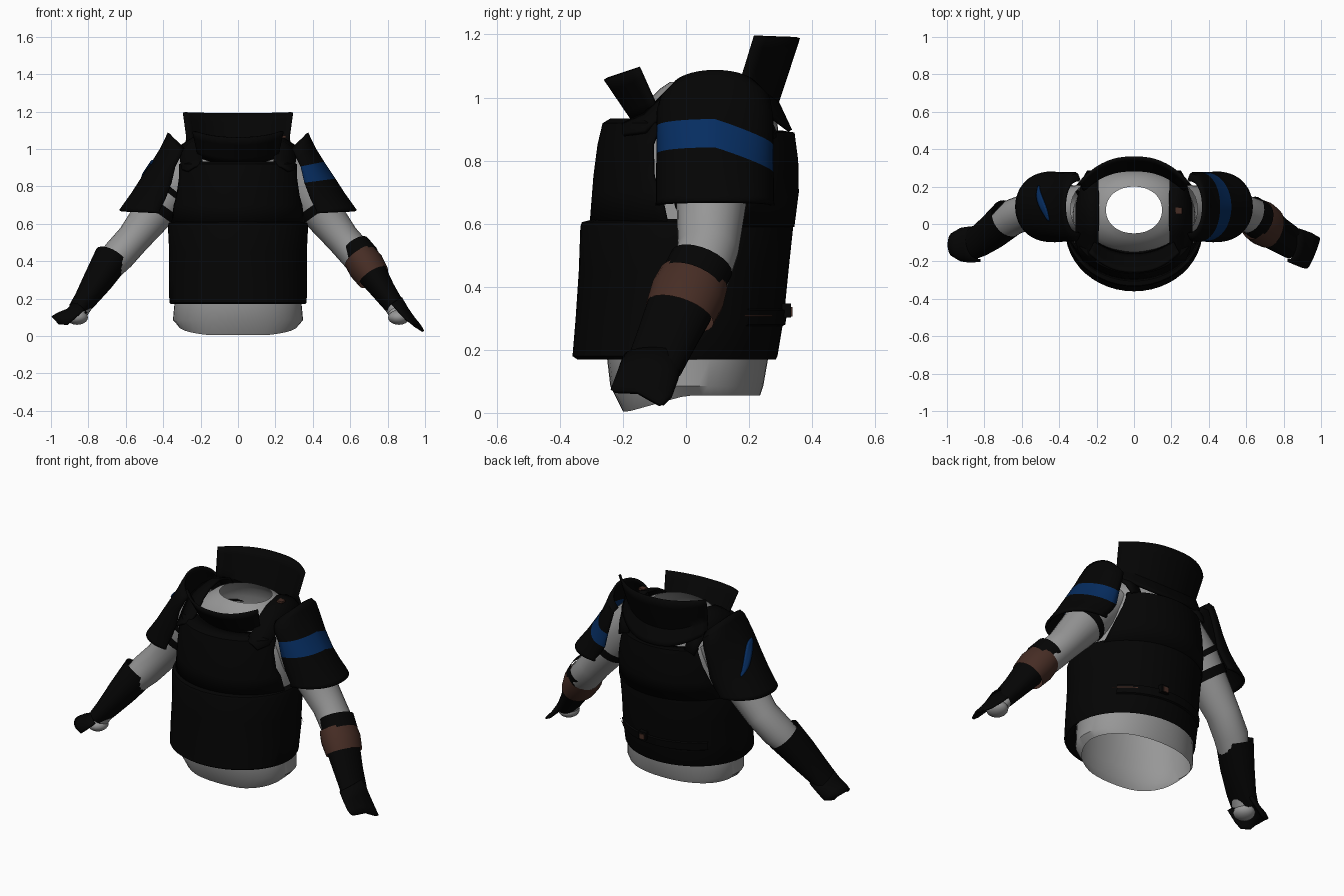
import bpy, bmesh, math
from mathutils import Vector


def material(name, rgb):
    m = bpy.data.materials.new(name)
    m.diffuse_color = (*rgb, 1)
    return m


BLACK = material("black armour", (0.0013, 0.0013, 0.0013))
GREY = material("grey cloth", (0.31, 0.31, 0.31))
BLUE = material("blue stripe", (0.0018, 0.026, 0.118))
BROWN = material("brown leather", (0.062, 0.026, 0.018))


def loft(name, rows, mats, closed=False, thick=0.0, paint=None):
    """Skin a list of equal-length point rows; paint(row, column) gives a material index."""
    bm = bmesh.new()
    grid = [[bm.verts.new(p) for p in row] for row in rows]
    n = len(rows[0])
    for i in range(len(rows) - 1):
        for j in range(n if closed else n - 1):
            k = (j + 1) % n
            f = bm.faces.new((grid[i][j], grid[i][k], grid[i + 1][k], grid[i + 1][j]))
            if paint:
                f.material_index = paint(i, j)
    bmesh.ops.recalc_face_normals(bm, faces=bm.faces)
    me = bpy.data.meshes.new(name)
    bm.to_mesh(me)
    bm.free()
    for m in mats:
        me.materials.append(m)
    ob = bpy.data.objects.new(name, me)
    bpy.context.collection.objects.link(ob)
    if thick:
        mod = ob.modifiers.new("thickness", 'SOLIDIFY')
        mod.thickness = thick
        mod.offset = 0
    finish(ob)
    return ob


def finish(ob):
    bpy.ops.object.select_all(action='DESELECT')
    ob.select_set(True)
    bpy.context.view_layer.objects.active = ob
    bpy.ops.object.shade_smooth_by_angle(angle=math.radians(40))


def body_row(z, front, back, rx, a0=0, a1=360, n=48, power=2.0, tilt=None):
    """Rounded torso cross-section, or part of it between two angles."""
    cy, ry = (front + back) / 2, (back - front) / 2
    full = a1 - a0 == 360
    row = []
    for i in range(n):
        a = math.radians(a0 + (a1 - a0) * i / (n if full else n - 1))
        c, s = math.cos(a), math.sin(a)
        y = cy + ry * math.copysign(abs(s) ** (2 / power), s)
        row.append((rx * math.copysign(abs(c) ** (2 / power), c), y, z + (tilt(y) if tilt else 0)))
    return row


def tube(name, path, mat, side=1, n=24):
    """Tube through points (x, y, z, in-plane radius, depth radius)."""
    pts = [Vector(p[:3]) for p in path]
    rows = []
    for i, p in enumerate(pts):
        t = (pts[min(i + 1, len(pts) - 1)] - pts[max(i - 1, 0)]).normalized()
        v = (Vector((0, 1, 0)) - t * t.y).normalized()
        u = t.cross(v)
        ring = []
        for j in range(n):
            a = 2 * math.pi * j / n
            q = p + u * path[i][3] * math.cos(a) + v * path[i][4] * math.sin(a)
            ring.append((q.x * side, q.y, q.z))
        rows.append(ring)
    return loft(name, rows, [mat], closed=True)


def shell_point(station, s, side=1, shear=0.0):
    """Point on a half shell; s runs from -1 (front edge) to 1 (rear edge)."""
    px, pz, qx, qz, cy, h, drop = station
    c = max(0.0, 1 - s * s) ** 0.4
    return (side * (qx + (px - qx) * c + shear * s), cy + h * s,
            qz + (pz - qz) * c - drop * max(0, s))


def shell(name, stations, mats, side=1, paint=None, shear=0.0, n=25):
    """Half shell; station = apex x, apex z, edge x, edge z, centre y, half width, rear drop."""
    rows = []
    for i, st in enumerate(stations):
        k = shear * i / (len(stations) - 1)
        rows.append([shell_point(st, math.sin(math.pi * (j / (n - 1) - 0.5)), side, k) for j in range(n)])
    return loft(name, rows, mats, thick=0.014, paint=paint)


def box(name, loc, size, mat):
    bpy.ops.mesh.primitive_cube_add(size=1, location=loc)
    ob = bpy.context.object
    ob.name = name
    ob.scale = size
    ob.data.materials.append(mat)


# Grey shirt, open at the hem and the neck
hem = lambda y: -0.05 * max(0, min(1, (0.0 - y) / 0.18))
shirt = [body_row(0.055, -0.20, 0.235, 0.32, power=2.2, tilt=hem)]
shirt += [body_row(*r, power=2.1) for r in (
    (0.085, -0.24, 0.245, 0.348), (0.17, -0.25, 0.26, 0.34), (0.4, -0.25, 0.26, 0.33),
    (0.65, -0.23, 0.29, 0.33), (0.8, -0.20, 0.30, 0.325), (0.92, -0.15, 0.29, 0.30),
    (0.98, -0.13, 0.27, 0.26), (1.03, -0.08, 0.235, 0.195), (1.05, -0.05, 0.20, 0.15))]
loft("shirt", shirt, [GREY], closed=True)

# Vest: closed lower body, then front and back panels with arm openings
loft("vest_body", [body_row(*r) for r in (
    (0.185, -0.262, 0.268, 0.35), (0.17, -0.345, 0.285, 0.36), (0.18, -0.36, 0.29, 0.367),
    (0.3, -0.35, 0.31, 0.37), (0.45, -0.34, 0.325, 0.368), (0.59, -0.335, 0.34, 0.375),
    (0.605, -0.33, 0.338, 0.37), (0.615, -0.29, 0.325, 0.345))], [BLACK], closed=True)
loft("vest_front", [body_row(*r, n=28) for r in (
    (0.6, -0.30, 0.34, 0.362, 194, 346), (0.7, -0.292, 0.34, 0.358, 199, 341),
    (0.75, -0.288, 0.34, 0.355, 204, 336),
    (0.85, -0.275, 0.33, 0.345, 206, 334), (0.915, -0.26, 0.32, 0.335, 202, 338),
    (0.927, -0.24, 0.30, 0.305, 202, 338), (0.922, -0.15, 0.25, 0.25, 208, 332))],
    [BLACK], thick=0.012)
loft("vest_back", [body_row(*r, n=28) for r in (
    (0.59, -0.30, 0.338, 0.365, 24, 156), (0.7, -0.29, 0.352, 0.36, 32, 148),
    (0.8, -0.28, 0.35, 0.35, 39, 141), (0.885, -0.26, 0.34, 0.34, 43, 137),
    (0.89, -0.26, 0.30, 0.32, 43, 137))], [BLACK], thick=0.012)

# Rear belt with a small buckle and a thin side strap
loft("belt", [body_row(*r, 40, 140, 32) for r in (
    (0.275, -0.345, 0.305, 0.370), (0.28, -0.35, 0.315, 0.374),
    (0.325, -0.35, 0.322, 0.374), (0.33, -0.345, 0.31, 0.370))], [BLACK])
loft("side_strap", [body_row(z, -0.352, 0.325, 0.380, 36, 58, 10) for z in (0.305, 0.310)], [BROWN])
box("belt_pouch", (0.06, 0.318, 0.325), (0.05, 0.03, 0.045), BLACK)
box("belt_buckle", (0.06, 0.334, 0.32), (0.03, 0.008, 0.03), BROWN)


# Flared collars: curved bands; an edge = end x, centre y, end y, centre z, end z
def collar(name, edges, steps=4, n=21):
    rows = []
    for low, high in zip(edges, edges[1:]):
        for k in range(1 if rows else 0, steps + 1):
            xe, yc, ye, zc, ze = [a + (b - a) * k / steps for a, b in zip(low, high)]
            row = []
            for j in range(n):
                s = -1 + 2 * j / (n - 1)
                w = abs(s) ** 2.4
                row.append((xe * s, yc + (ye - yc) * w, zc + (ze - zc) * w))
            rows.append(row)
    loft(name, rows, [BLACK], thick=0.014)


collar("front_collar", [(0.21, -0.16, -0.09, 0.92, 0.96), (0.24, -0.255, -0.15, 1.06, 1.095)])
collar("back_collar", [(0.285, 0.33, 0.20, 0.895, 0.99), (0.272, 0.288, 0.18, 0.985, 1.065),
                       (0.29, 0.355, 0.22, 1.19, 1.195)])

# Shoulder pad stations; the stripe lies between the fourth and fifth
PAD = [(0.37, 1.085, 0.29, 1.0, 0.092, 0.14, 0), (0.385, 1.05, 0.30, 0.98, 0.092, 0.17, 0),
       (0.41, 1.0, 0.31, 0.955, 0.092, 0.178, 0.02), (0.455, 0.928, 0.335, 0.907, 0.092, 0.179, 0.06),
       (0.515, 0.838, 0.355, 0.82, 0.092, 0.179, 0.06), (0.565, 0.76, 0.385, 0.74, 0.092, 0.18, 0.03),
       (0.615, 0.69, 0.42, 0.67, 0.092, 0.18, 0), (0.63, 0.67, 0.42, 0.657, 0.092, 0.183, 0)]

ARM = [(0.25, 0.08, 0.90, 0.12, 0.13), (0.36, 0.08, 0.78, 0.13, 0.125), (0.45, 0.08, 0.66, 0.108, 0.11),
       (0.56, 0.07, 0.52, 0.09, 0.097), (0.64, 0.04, 0.43, 0.09, 0.097), (0.72, -0.02, 0.33, 0.07, 0.08),
       (0.80, -0.08, 0.20, 0.045, 0.06), (0.84, -0.11, 0.13, 0.04, 0.055)]

for side, label in ((1, "right"), (-1, "left")):
    stripe = (lambda i, j: int(i == 3)) if side == 1 else None
    shell(label + "_shoulder_pad", PAD, [BLACK, BLUE], side, stripe)
    tube(label + "_sleeve", ARM, GREY, side)
    # Band that holds the pad on the upper arm
    tube(label + "_arm_strap", [(0.415, 0.08, 0.71, 0.122, 0.122), (0.445, 0.08, 0.668, 0.118, 0.118)],
         BLACK, side)
    # Strap joining the front and back panels over the shoulder
    strap = [(-0.20, 0.905, 0.27), (-0.13, 0.935, 0.30), (-0.06, 1.005, 0.31), (0.0, 1.04, 0.31),
             (0.1, 1.06, 0.31), (0.19, 1.03, 0.285), (0.25, 0.95, 0.265), (0.28, 0.88, 0.25)]
    loft(label + "_shoulder_strap",
         [[(side * x, y, z + dz) for x, dz in ((0.19, 0.012), (0.235, 0), (xo, -0.05 * (xo - 0.235) / 0.075))]
          for y, z, xo in strap], [BLACK], thick=0.014)
    # Hand
    bpy.ops.mesh.primitive_uv_sphere_add(segments=16, ring_count=10, radius=1,
                                         location=(side * 0.86, -0.11, 0.1))
    hand = bpy.context.object
    hand.name = label + "_hand"
    hand.scale = (0.058, 0.062, 0.04)
    hand.data.materials.append(GREY)
    finish(hand)


# Crescent painted on the left pad, as a thin plate following its surface
def pad_at(t, s):
    i = int(t)
    st = [a + (b - a) * (t - i) for a, b in zip(PAD[i], PAD[i + 1])]
    x, y, z = shell_point(st, s, -1)
    return (x - 0.010, y, z + 0.006)


crescent = []
for k in range(13):
    u = k / 12
    mid, half = 3.0 + 1.25 * u ** 1.3, 0.08 + 0.22 * math.sin(math.pi * u)
    crescent.append([pad_at(mid + half * w, -0.42 + 1.04 * u) for w in (-1, -0.33, 0.33, 1)])
loft("left_crescent", crescent, [BLUE], thick=0.006)

# Extra strap high on the left arm
tube("left_upper_strap", [(0.365, 0.08, 0.80, 0.128, 0.138), (0.385, 0.08, 0.775, 0.128, 0.135)], BLACK, -1)
box("shoulder_clip", (0.24, 0.07, 1.066), (0.035, 0.035, 0.012), BROWN)

# Right forearm: black cuff, brown band, bracer and flared hand plate
tube("right_cuff", [(0.625, 0.05, 0.475, 0.085, 0.104), (0.67, 0.02, 0.415, 0.09, 0.105)], BLACK)
tube("right_leather_band", [(0.65, 0.025, 0.425, 0.092, 0.112), (0.685, 0.005, 0.375, 0.1, 0.12),
                            (0.725, -0.02, 0.315, 0.09, 0.113)], BROWN)
tube("right_bracer", [(0.72, -0.02, 0.33, 0.08, 0.106), (0.78, -0.06, 0.24, 0.064, 0.097),
                      (0.845, -0.10, 0.15, 0.052, 0.09)], BLACK)
shell("right_hand_plate", [(0.87, 0.205, 0.82, 0.17, -0.105, 0.09, 0),
                           (0.905, 0.145, 0.87, 0.125, -0.122, 0.09, 0.02),
                           (0.94, 0.095, 0.92, 0.085, -0.14, 0.088, 0.035),
                           (0.965, 0.065, 0.955, 0.07, -0.155, 0.078, 0.045)], [BLACK], shear=0.032)

# Left forearm: long bracer and rounded hand plate
tube("left_bracer", [(0.675, 0.03, 0.415, 0.097, 0.107), (0.75, -0.035, 0.295, 0.08, 0.10),
                     (0.82, -0.085, 0.19, 0.06, 0.09), (0.86, -0.105, 0.14, 0.05, 0.085)], BLACK, -1)
shell("left_hand_plate", [(0.87, 0.185, 0.82, 0.14, -0.105, 0.09, 0),
                          (0.91, 0.14, 0.875, 0.09, -0.11, 0.09, 0),
                          (0.96, 0.12, 0.91, 0.06, -0.11, 0.085, 0),
                          (0.993, 0.10, 0.955, 0.065, -0.11, 0.06, 0)], [BLACK], -1)
